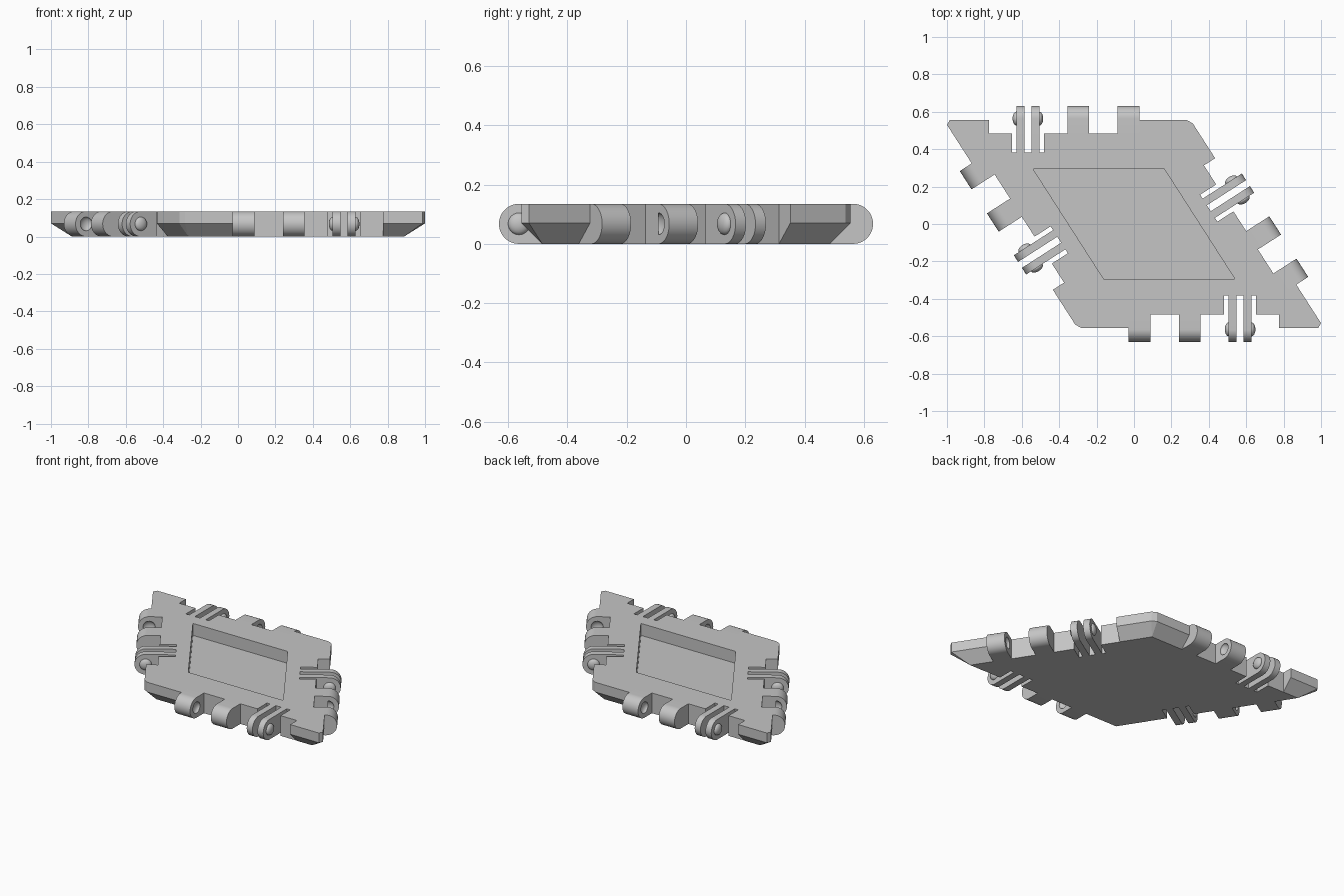
import bpy, bmesh, math
from mathutils import Matrix, Vector

if "Cube" in bpy.data.objects:
    bpy.data.objects.remove(bpy.data.objects["Cube"])

T = 0.135                      # plate thickness
H = 0.555                      # distance from centre to each edge
ANG = math.radians(57.3)       # acute angle of the rhombus
SIDE = 2 * H / math.sin(ANG)
BEVEL = 0.07
R = T / 2                      # hinge knuckle radius
AXIS = 0.0085                  # hinge axis, outward from the edge

gray = bpy.data.materials.new("light_gray")
gray.use_nodes = True
color = (0.56, 0.56, 0.56, 1)
gray.diffuse_color = color
gray.node_tree.nodes["Principled BSDF"].inputs["Base Color"].default_value = color


def make(name, bm, matrix=Matrix(), smooth=False):
    bmesh.ops.recalc_face_normals(bm, faces=bm.faces)
    mesh = bpy.data.meshes.new(name)
    bm.to_mesh(mesh)
    bm.free()
    mesh.transform(matrix)
    mesh.materials.append(gray)
    if smooth:
        mesh.shade_smooth()
        mesh.set_sharp_from_angle(angle=math.radians(35))
    obj = bpy.data.objects.new(name, mesh)
    bpy.context.collection.objects.link(obj)
    return obj


def prism(points, offset):
    """Extrude a closed outline of 3D points."""
    bm = bmesh.new()
    face = bm.faces.new([bm.verts.new(p) for p in points])
    new = bmesh.ops.extrude_face_region(bm, geom=[face])["geom"]
    bmesh.ops.translate(bm, vec=offset,
                        verts=[g for g in new if isinstance(g, bmesh.types.BMVert)])
    return bm


def box(t0, t1, n0, n1):
    return prism([(t0, n0, -0.1), (t1, n0, -0.1), (t1, n1, -0.1), (t0, n1, -0.1)],
                 (0, 0, 0.4))


def knuckle(t0, t1, n0, steps=24):
    """Bar along the outward direction with a round end."""
    pts = [(t0, n0, T), (t0, n0, 0)]
    for i in range(steps + 1):
        a = -math.pi / 2 + math.pi * i / steps
        pts.append((t0, AXIS + R * math.cos(a), R + R * math.sin(a)))
    return prism(pts, (t1 - t0, 0, 0))


def dome(t):
    """Shallow button centred on the hinge axis."""
    bm = bmesh.new()
    bmesh.ops.create_uvsphere(bm, u_segments=24, v_segments=12, radius=1)
    bmesh.ops.transform(bm, verts=bm.verts, matrix=Matrix.Translation((t, AXIS, R))
                        @ Matrix.Diagonal((0.021, 0.037, 0.037, 1)))
    return bm


def cut(obj, cutters):
    for c in cutters:
        c.hide_render = True
        mod = obj.modifiers.new("cut", 'BOOLEAN')
        mod.operation, mod.solver, mod.object = 'DIFFERENCE', 'EXACT', c
    dg = bpy.context.evaluated_depsgraph_get()
    mesh = bpy.data.meshes.new_from_object(obj.evaluated_get(dg))
    obj.modifiers.clear()
    obj.data = mesh
    for c in cutters:
        bpy.data.objects.remove(c)


def rhombus(h, z):
    s = h / math.sin(ANG)
    c, b = s * (1 + math.cos(ANG)), s * (1 - math.cos(ANG))
    return [Vector(p) for p in ((-c, h, z), (b, h, z), (c, -h, z), (-b, -h, z))]


def clipped(h, z):
    """Rhombus with its four tips cut off."""
    pts, out = rhombus(h, z), []
    for i, p in enumerate(pts):
        d = 0.03 if i % 2 == 0 else 0.02
        for q in (pts[i - 1], pts[(i + 1) % 4]):
            out.append(p + (q - p).normalized() * d)
    return out


# Plate with a bevelled lower rim
bm = bmesh.new()
for p in clipped(H, T) + clipped(H, BEVEL) + rhombus(H - BEVEL, 0):
    bm.verts.new(p)
bmesh.ops.convex_hull(bm, input=bm.verts)
bmesh.ops.dissolve_limit(bm, angle_limit=0.01, verts=bm.verts, edges=bm.edges)
plate = make("plate", bm)

# Local frame for each edge: x runs clockwise along it, y points outward
corners = rhombus(H, 0)
frames = []
for i in range(4):
    a, b = corners[i], corners[(i + 1) % 4]
    t = (b - a).normalized()
    n = Vector((-t.y, t.x, 0))
    frames.append(Matrix.Translation((a + b) / 2)
                  @ Matrix((t, n, (0, 0, 1))).transposed().to_4x4())

# Recess, hinge notches and fork slots
cutters = [make("recess_cutter", prism(rhombus(0.295, 0.055), (0, 0, 0.3)))]
for f in frames:
    cutters.append(make("notch_cutter", box(-0.418, 0.385, -0.071, 0.2), f))
    cutters.append(make("slot_cutter", box(-0.297, -0.126, -0.173, 0.1), f))
cut(plate, cutters)

# Hinge parts on every edge
names = ("back", "left", "front", "right")
for f, side in zip(frames, names):
    # Fork of two thin fins with buttons outside
    for label, t0, t1, face in (("first", -0.272, -0.230, -0.272),
                                ("second", -0.192, -0.150, -0.150)):
        make(f"{side}_{label}_fin", knuckle(t0, t1, -0.173), f, True)
        make(f"{side}_{label}_button", dome(face), f, True)
    # Two thick tabs with sockets facing each other
    for label, t0, t1, face in (("inner", -0.0, 0.116, 0.116),
                                ("outer", 0.269, 0.385, 0.269)):
        tab = make(f"{side}_{label}_tab", knuckle(t0, t1, -0.071), f, True)
        cut(tab, [make("socket_cutter", dome(face), f, True)])
        tab.data.set_sharp_from_angle(angle=math.radians(35))
